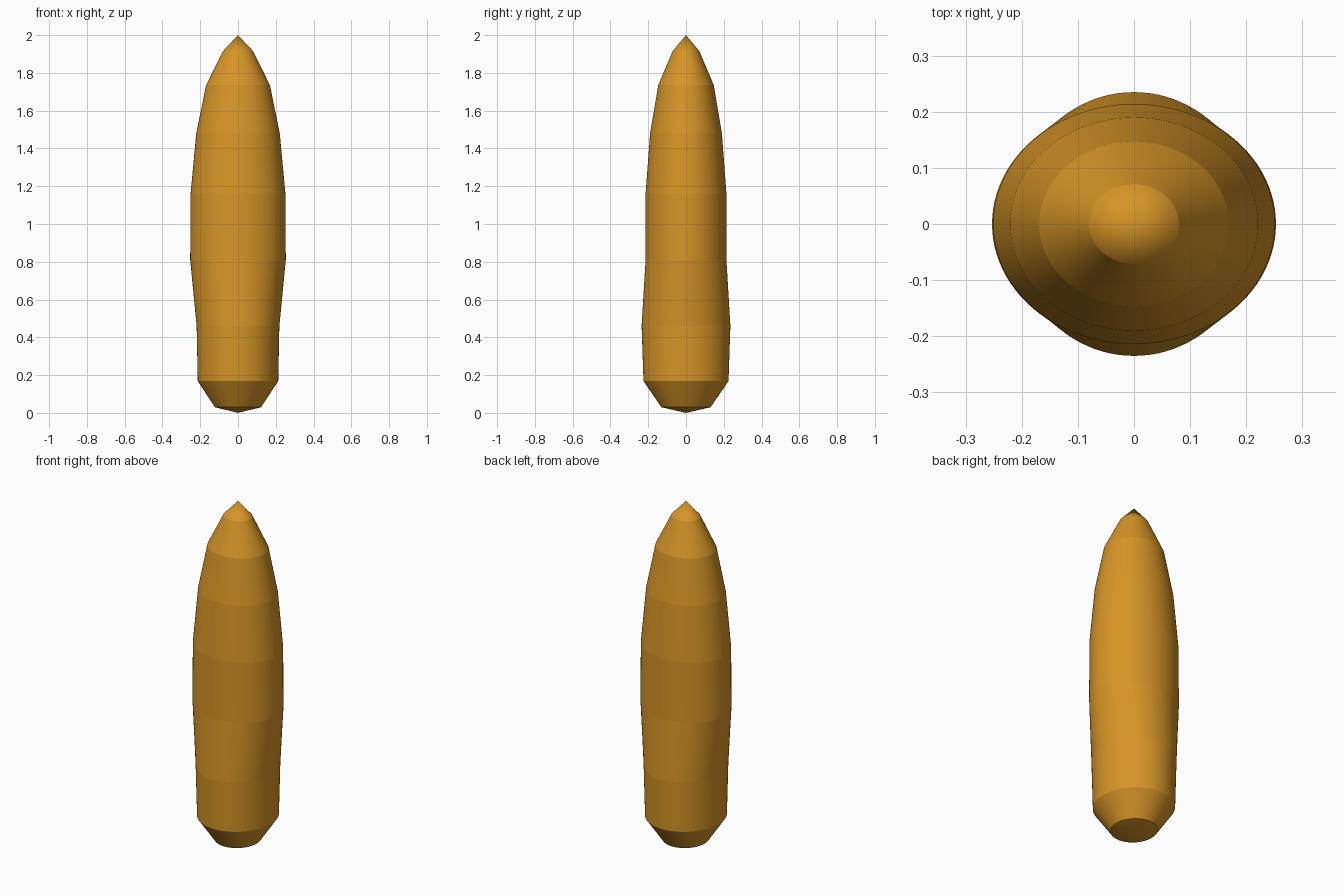
import bpy, bmesh, math

if "Cube" in bpy.data.objects:
    bpy.data.objects.remove(bpy.data.objects["Cube"])

SEGMENTS = 96

# Elliptical cross-sections from bottom to top: (height, half width x, half depth y)
RINGS = [
    (0.03, 0.122, 0.130),
    (0.168, 0.213, 0.225),
    (0.46, 0.219, 0.235),
    (0.81, 0.253, 0.214),
    (1.16, 0.251, 0.214),
    (1.48, 0.221, 0.190),
    (1.735, 0.169, 0.147),
    (1.915, 0.080, 0.071),
]

amber = bpy.data.materials.new("amber")
amber.diffuse_color = (0.68, 0.30, 0.02, 1)
amber.use_nodes = True
amber.node_tree.nodes["Principled BSDF"].inputs["Base Color"].default_value = amber.diffuse_color


def ring(bm, z, rx, ry):
    angles = [2 * math.pi * i / SEGMENTS for i in range(SEGMENTS)]
    return [bm.verts.new((rx * math.cos(a), ry * math.sin(a), z)) for a in angles]


# Lofted body with a pointed top and a shallow cone underneath
bm = bmesh.new()
loops = [ring(bm, *r) for r in RINGS]
bottom = bm.verts.new((0, 0, 0))
tip = bm.verts.new((0, 0, 2))
for i in range(SEGMENTS):
    j = (i + 1) % SEGMENTS
    for lo, hi in zip(loops, loops[1:]):
        bm.faces.new((lo[i], lo[j], hi[j], hi[i]))
    bm.faces.new((bottom, loops[0][j], loops[0][i]))
    bm.faces.new((loops[-1][i], loops[-1][j], tip))

# Smooth around the body, crisp along every ring
for f in bm.faces:
    f.smooth = True
for e in bm.edges:
    if abs(e.verts[0].co.z - e.verts[1].co.z) < 1e-6:
        e.smooth = False
bmesh.ops.recalc_face_normals(bm, faces=bm.faces)

mesh = bpy.data.meshes.new("pointed_body")
bm.to_mesh(mesh)
bm.free()
mesh.materials.append(amber)
body = bpy.data.objects.new("pointed_body", mesh)
bpy.context.collection.objects.link(body)
